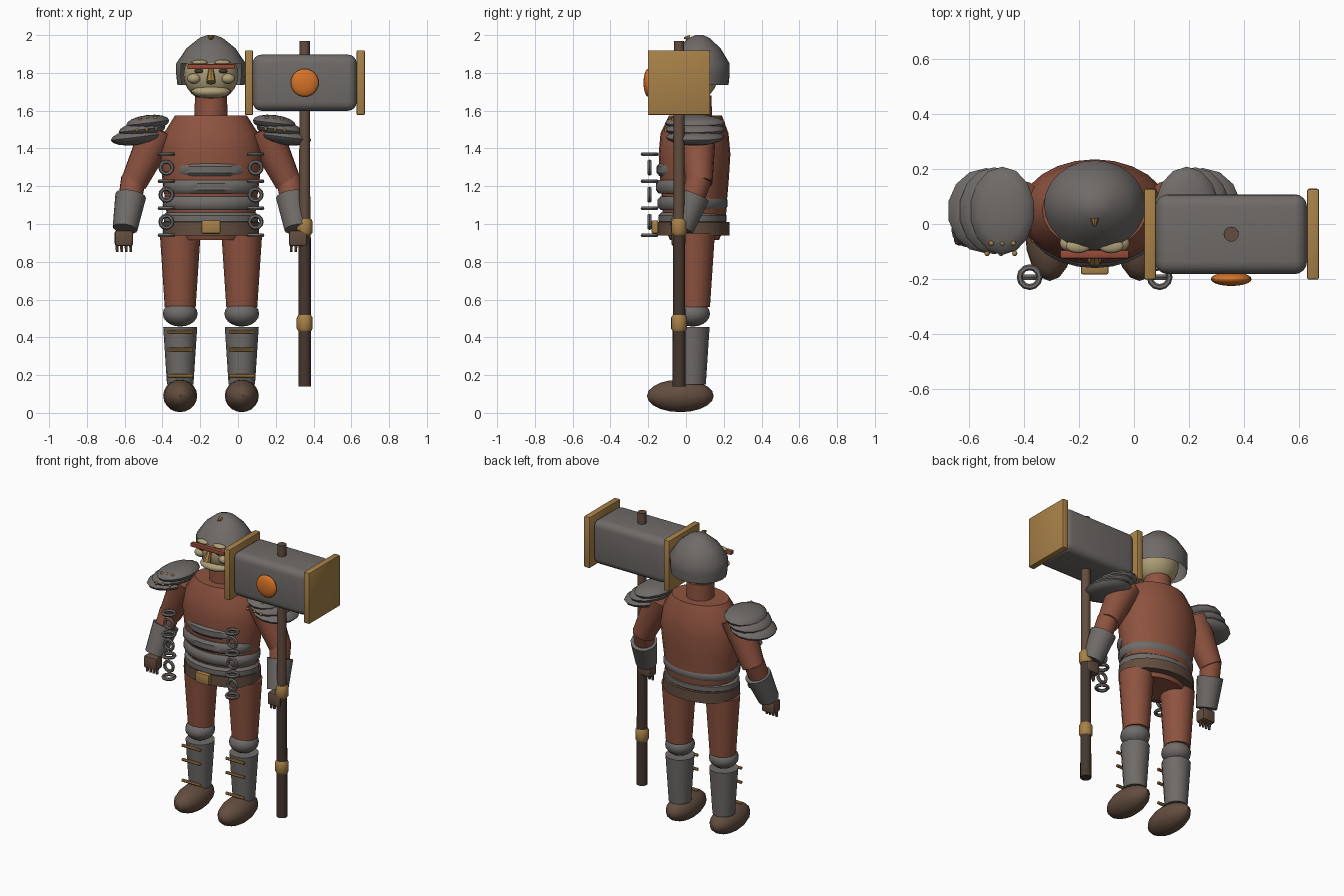
import bpy, bmesh, math
from mathutils import Vector, Matrix

if "Cube" in bpy.data.objects:
    bpy.data.objects.remove(bpy.data.objects["Cube"])

CX = -0.143  # centre line of the figure


def mat(name, r, g, b):
    m = bpy.data.materials.new(name)
    m.diffuse_color = (r, g, b, 1)
    m.use_nodes = True
    m.node_tree.nodes["Principled BSDF"].inputs["Base Color"].default_value = m.diffuse_color
    return m


STEEL = mat("steel_gray", .158, .147, .138)
RUST = mat("rust_cloth", .27, .086, .05)
GOLD = mat("dull_gold", .39, .22, .065)
BROWN = mat("brown_leather", .125, .075, .05)
DARK = mat("dark_wood", .06, .038, .028)
SKIN = mat("pale_skin", .43, .35, .19)
ORANGE = mat("orange_gem", .66, .17, .02)
RED = mat("brow_red", .3, .07, .04)


def finish(name, bm, material, angle=40):
    bmesh.ops.recalc_face_normals(bm, faces=bm.faces)
    me = bpy.data.meshes.new(name)
    bm.to_mesh(me)
    bm.free()
    me.materials.append(material)
    ob = bpy.data.objects.new(name, me)
    bpy.context.collection.objects.link(ob)
    bpy.context.view_layer.objects.active = ob
    ob.select_set(True)
    bpy.ops.object.shade_smooth_by_angle(angle=math.radians(angle))
    ob.select_set(False)
    return ob


def ellipsoid(name, c, r, material, tilt=0, seg=16, rings=10):
    bm = bmesh.new()
    bmesh.ops.create_uvsphere(bm, u_segments=seg, v_segments=rings, radius=1)
    bm.transform(Matrix.Translation(c) @ Matrix.Rotation(tilt, 4, 'Y') @ Matrix.Diagonal((*r, 1)))
    return finish(name, bm, material)


def box(name, c, size, material, bevel=0.0, seg=2):
    bm = bmesh.new()
    bmesh.ops.create_cube(bm, size=1)
    bm.transform(Matrix.Translation(c) @ Matrix.Diagonal((*size, 1)))
    if bevel:
        bmesh.ops.bevel(bm, geom=bm.edges[:], offset=bevel, segments=seg, profile=.5, affect='EDGES')
    return finish(name, bm, material)


def limb(name, a, b, r0, r1, material, seg=16):
    a, b = Vector(a), Vector(b)
    d = b - a
    bm = bmesh.new()
    bmesh.ops.create_cone(bm, cap_ends=True, segments=seg, radius1=r0, radius2=r1, depth=d.length)
    bm.transform(Matrix.Translation((a + b) / 2) @ d.to_track_quat('Z', 'Y').to_matrix().to_4x4())
    return finish(name, bm, material)


def loft(name, rings, material, cx=CX, seg=24, cap_bottom=True, cut=None):
    """Stack of elliptical rings given as (z, radius x, radius y, centre y)."""
    bm = bmesh.new()
    rows = []
    for z, rx, ry, cy in rings:
        rows.append([bm.verts.new((cx + rx * math.cos(t), cy + ry * math.sin(t), z))
                     for t in (2 * math.pi * i / seg for i in range(seg))])
    for lo, hi in zip(rows, rows[1:]):
        for i in range(seg):
            j = (i + 1) % seg
            bm.faces.new((lo[i], lo[j], hi[j], hi[i]))
    if cap_bottom:
        bm.faces.new(rows[0])
    bm.faces.new(rows[-1])
    if cut:
        gone = [f for f in bm.faces if cut(f.calc_center_median())]
        bmesh.ops.delete(bm, geom=gone, context='FACES')
    return finish(name, bm, material)


def band(name, z, h, rx, ry, cy, material):
    e = .015
    loft(name, [(z - h, rx - e, ry - e, cy), (z - h * .5, rx, ry, cy),
                (z + h * .5, rx, ry, cy), (z + h, rx - e, ry - e, cy)], material)


def torus(name, c, R, r, material, upright=False, n=12, m=6):
    bm = bmesh.new()
    g = []
    for i in range(n):
        t = 2 * math.pi * i / n
        row = []
        for k in range(m):
            p = 2 * math.pi * k / m
            q = R + r * math.cos(p)
            v = Vector((q * math.cos(t), q * math.sin(t), r * math.sin(p)))
            if upright:
                v = Vector((v.x, v.z, v.y))
            row.append(bm.verts.new(v + Vector(c)))
        g.append(row)
    for i in range(n):
        for k in range(m):
            a, b = (i + 1) % n, (k + 1) % m
            bm.faces.new((g[i][k], g[a][k], g[a][b], g[i][b]))
    return finish(name, bm, material)


# Torso, neck
loft("torso", [(.915, .18, .13, .045), (1.0, .23, .165, .045), (1.1, .24, .17, .045),
               (1.24, .258, .182, .045), (1.37, .272, .19, .045), (1.48, .25, .18, .045),
               (1.575, .19, .14, .05)], RUST)
limb("neck", (CX, .05, 1.55), (CX, .05, 1.68), .088, .085, RUST)

# Belly plates, belt, buckle
band("belly_plate_1", 1.288, .035, .215, .155, .0, STEEL)
band("belly_plate_2", 1.197, .035, .245, .165, .005, STEEL)
band("belly_plate_3", 1.11, .036, .255, .185, .035, STEEL)
band("belly_plate_4", 1.03, .032, .25, .18, .035, STEEL)
loft("belt", [(.94, .255, .19, .04), (1.01, .255, .19, .04)], BROWN)
box("buckle", (CX, -.165, .985), (.1, .035, .068), GOLD, .006)

# Head and face
ellipsoid("head", (CX, .035, 1.79), (.145, .135, .142), SKIN, seg=20, rings=12)
ellipsoid("jaw", (CX, -.035, 1.7), (.105, .07, .035), SKIN)
limb("nose", (CX, -.095, 1.825), (CX, -.13, 1.75), .012, .026, GOLD, 8)
box("brow_bar", (CX, -.11, 1.833), (.25, .03, .026), RED, .005)
for s in (-1, 1):
    ellipsoid("cheek", (CX + s * .09, -.07, 1.77), (.037, .03, .027), SKIN)
    ellipsoid("eye", (CX + s * .065, -.088, 1.81), (.024, .014, .012), DARK)
    ellipsoid("brow", (CX + s * .06, -.08, 1.855), (.045, .025, .014), SKIN)

# Helmet with face opening
loft("helmet", [(1.735, .178, .157, .068), (1.79, .184, .163, .068), (1.85, .184, .163, .068),
                (1.93, .13, .115, .068), (1.985, .062, .055, .07), (2.0, .02, .02, .07)],
     STEEL, cap_bottom=False,
     cut=lambda p: p.z < 1.85 and p.y < .02 and abs(p.x - CX) < .145)
limb("helmet_stud", (CX, .02, 1.985), (CX, -.01, 1.985), .016, .004, GOLD, 8)

for s in (-1, 1):
    def X(d):
        return CX + s * d

    # Legs
    x = X(.163)
    limb("thigh", (x, .045, .95), (x, .045, .56), .108, .082, RUST)
    ellipsoid("knee_guard", (x, .035, .525), (.092, .092, .068), STEEL)
    limb("shin_guard", (x, .035, .455), (x, .035, .15), .09, .07, STEEL)
    for z in (.43, .335, .195):
        limb("shin_strap", (x - .067, -.058, z), (x + .067, -.058, z), .01, .01, GOLD, 8)
    ellipsoid("boot", (x, -.03, .09), (.09, .177, .086), BROWN)

    # Arms
    limb("upper_arm", (X(.275), .06, 1.5), (X(.41), .07, 1.215), .1, .07, RUST)
    limb("forearm", (X(.41), .07, 1.24), (X(.445), .0, 1.03), .066, .06, RUST)
    limb("bracer", (X(.425), .045, 1.15), (X(.455), -.025, .975), .082, .066, STEEL)
    box("hand", (X(.461), -.04, .925), (.098, .075, .085), BROWN, .015)
    for i in range(4):
        fx = X(.461) + (i - 1.5) * .024
        limb("finger", (fx, -.045, .9), (fx, -.05, .853), .01, .008, BROWN, 6)

    # Shoulder armour: three overlapping plates with rivets
    for d, z, rx, ry, rz in ((.335, 1.535, .118, .16, .042), (.365, 1.5, .128, .158, .042),
                             (.393, 1.46, .142, .155, .042)):
        ellipsoid("shoulder_plate", (X(d), .048, z), (rx, ry, rz), STEEL, s * .12, 14, 8)
    for i in range(3):
        ellipsoid("rivet", (X(.295 + i * .04), -.07, 1.56 - i * .004), (.01, .01, .01), GOLD, 0, 8, 6)
        ellipsoid("rivet", (X(.29 + i * .05), -.107, 1.505 - i * .005), (.01, .01, .01), GOLD, 0, 8, 6)

    # Hanging chain of alternating links
    for i in range(7):
        torus("chain_link", (X(.236), -.193, 1.37 - i * .0717), .036 if i % 2 == 0 else .032, .011,
              STEEL, upright=i % 2 == 1)

# War hammer
HX, HY = .353, -.037
limb("shaft_grip", (HX, HY, .14), (HX, HY, .99), .034, .032, DARK)
limb("shaft", (HX, HY, .98), (HX, HY, 1.97), .03, .027, BROWN)
for z in (.985, .475):
    loft("shaft_ring", [(z - .042, .034, .034, HY), (z - .028, .042, .042, HY),
                        (z + .028, .042, .042, HY), (z + .042, .034, .034, HY)], GOLD, HX, 16)
box("hammer_head", (HX, HY, 1.748), (.55, .29, .297), STEEL, .045, 4)
for x in (.058, .65):
    box("hammer_plate", (x, HY, 1.748), (.043, .33, .343), GOLD, .007)
ellipsoid("hammer_gem", (HX, -.2, 1.748), (.074, .025, .074), ORANGE, seg=20, rings=12)
